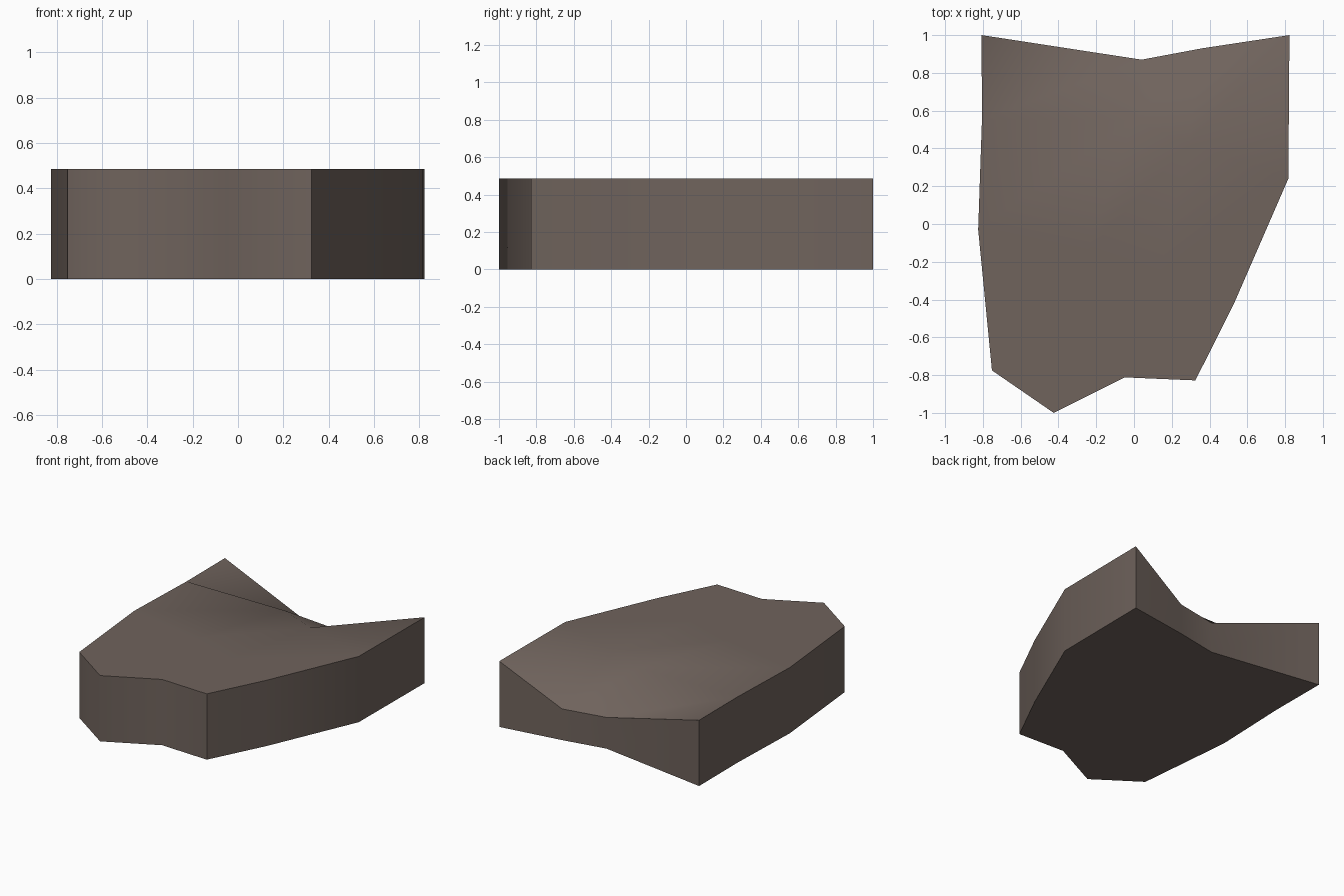
import bpy, bmesh, math

if "Cube" in bpy.data.objects:
    bpy.data.objects.remove(bpy.data.objects["Cube"])

HEIGHT, DIP = 0.485, 0.23

# Top surface as a 4 x 4 grid of points, rows from back to front, left to right
rows = [
    [(-0.807, 1.0), (0.04, 0.87), (0.36, 0.93), (0.823, 1.0)],
    [(-0.805, 0.55), (0.0, 0.55), (0.29, 0.425), (0.817, 0.24)],
    [(-0.825, -0.03), (-0.25, -0.15), (0.13, -0.28), (0.53, -0.42)],
    [(-0.752, -0.775), (-0.425, -1.0), (-0.05, -0.812), (0.325, -0.828)],
]

bm = bmesh.new()
# The two middle points of the back row dip down
top = [[bm.verts.new((x, y, DIP if r == 0 and c in (1, 2) else HEIGHT))
        for c, (x, y) in enumerate(row)] for r, row in enumerate(rows)]

# Top facets, every cell split from front left to back right
for r in range(3):
    for c in range(3):
        bl, br = top[r][c], top[r][c + 1]
        fl, fr = top[r + 1][c], top[r + 1][c + 1]
        bm.faces.new((fl, fr, br))
        bm.faces.new((fl, br, bl))

# Walls and underside, following the rim counter-clockwise from the back left
rim = ([top[r][0] for r in range(4)] + top[3][1:] +
       [top[r][3] for r in (2, 1, 0)] + [top[0][2], top[0][1]])
base = [bm.verts.new((v.co.x, v.co.y, 0)) for v in rim]
n = len(rim)
for i in range(n):
    j = (i + 1) % n
    bm.faces.new((base[i], base[j], rim[j], rim[i]))
bm.faces.new(base[::-1])
bmesh.ops.recalc_face_normals(bm, faces=bm.faces[:])
bm.verts.index_update()
tip = {top[3][1].index, base[4].index}   # softly rounded front point

mesh = bpy.data.meshes.new("rock_slab")
bm.to_mesh(mesh)
bm.free()
slab = bpy.data.objects.new("rock_slab", mesh)
bpy.context.collection.objects.link(slab)

# Stone colour
stone = bpy.data.materials.new("brown_grey_stone")
stone.diffuse_color = (0.16, 0.125, 0.108, 1)
stone.use_nodes = True
stone.node_tree.nodes["Principled BSDF"].inputs["Base Color"].default_value = stone.diffuse_color
mesh.materials.append(stone)

# Soft shading with crisp corners; the front tip stays soft
bpy.context.view_layer.objects.active = slab
slab.select_set(True)
bpy.ops.object.shade_smooth_by_angle(angle=math.radians(45))
for e in mesh.edges:
    if set(e.vertices) == tip:
        e.use_edge_sharp = False
